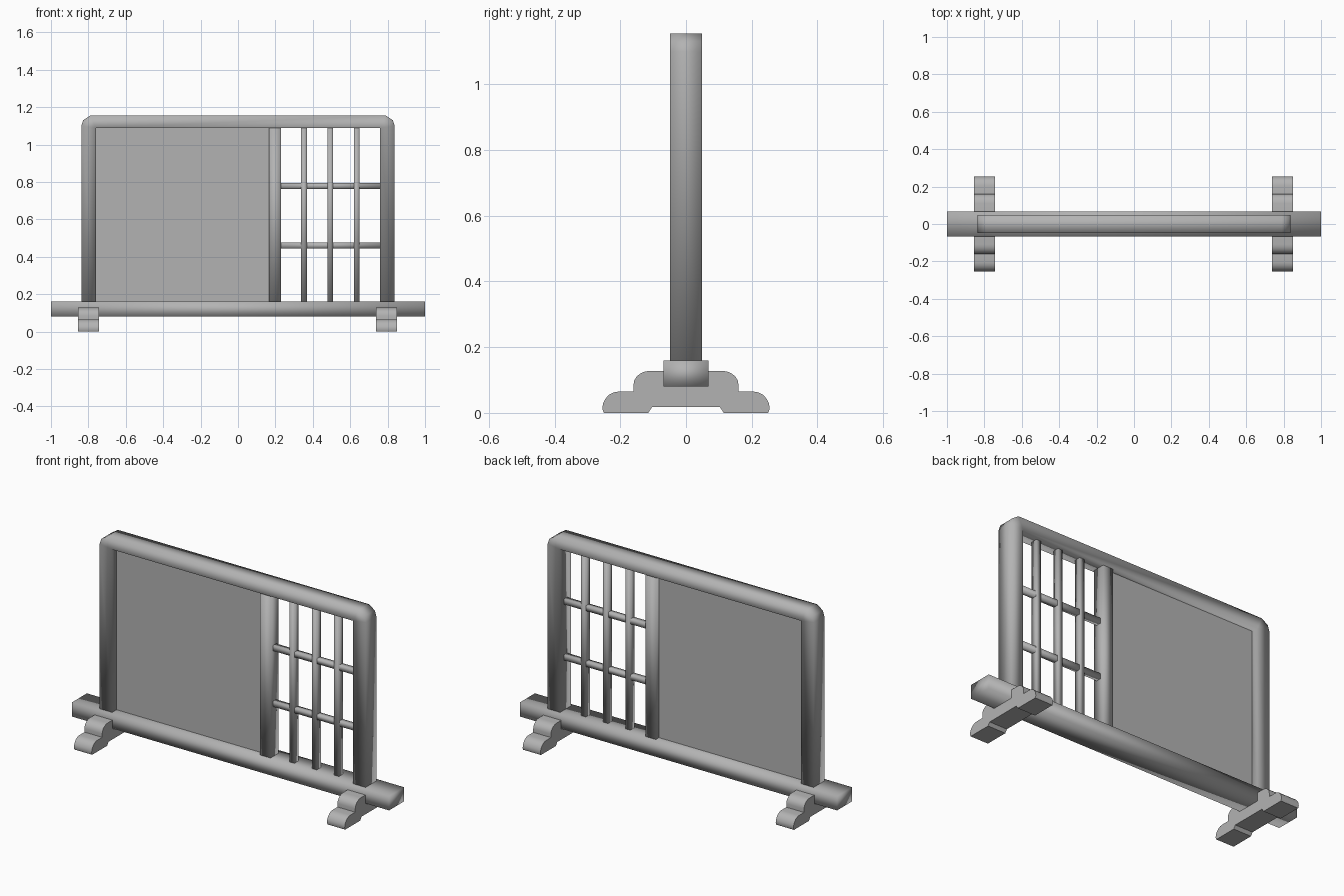
import bpy, bmesh, math

if "Cube" in bpy.data.objects:
    bpy.data.objects.remove(bpy.data.objects["Cube"])

grey = bpy.data.materials.new("grey")
grey.diffuse_color = (0.45, 0.45, 0.45, 1)
grey.use_nodes = True
grey.node_tree.nodes["Principled BSDF"].inputs["Base Color"].default_value = grey.diffuse_color


def finish(name, bm, smooth=True):
    bmesh.ops.recalc_face_normals(bm, faces=bm.faces)
    for f in bm.faces:
        f.smooth = smooth
    me = bpy.data.meshes.new(name)
    bm.to_mesh(me)
    bm.free()
    me.materials.append(grey)
    ob = bpy.data.objects.new(name, me)
    bpy.context.collection.objects.link(ob)
    return ob


def box(name, x0, x1, y0, y1, z0, z1, smooth=True):
    bm = bmesh.new()
    bmesh.ops.create_cube(bm, size=1)
    for v in bm.verts:
        v.co = ((x0 + x1) / 2 + v.co.x * (x1 - x0),
                (y0 + y1) / 2 + v.co.y * (y1 - y0),
                (z0 + z1) / 2 + v.co.z * (z1 - z0))
    return finish(name, bm, smooth)


def arc(cy, cz, ry, rz, n=5):
    # quarter ellipse from the outer side up to the top
    return [(cy + ry * math.cos(i * math.pi / 2 / n),
             cz + rz * math.sin(i * math.pi / 2 / n)) for i in range(n + 1)]


# Base beam
box("base_beam", -1, 1, -0.068, 0.068, 0.08, 0.16)

# Arched frame: rectangular section swept up, across and down
outer = [(-0.838, 0.15), (-0.838, 1.10), (-0.828, 1.13), (-0.79, 1.155)]
inner = [(-0.76, 0.15), (-0.76, 1.088), (-0.76, 1.088), (-0.76, 1.088)]
outer += [(-x, z) for x, z in reversed(outer)]
inner += [(-x, z) for x, z in reversed(inner)]
bm = bmesh.new()
rings = []
for (ox, oz), (ix, iz) in zip(outer, inner):
    rings.append([bm.verts.new(c) for c in ((ox, -0.048, oz), (ox, 0.048, oz),
                                            (ix, 0.048, iz), (ix, -0.048, iz))])
for a, b in zip(rings, rings[1:]):
    for i in range(4):
        j = (i + 1) % 4
        bm.faces.new((a[i], a[j], b[j], b[i]))
bm.faces.new(rings[0])
bm.faces.new(rings[-1])
bmesh.ops.remove_doubles(bm, verts=bm.verts, dist=0.0005)
finish("frame", bm)

# Solid panel and divider post
box("panel", -0.78, 0.19, -0.008, 0.008, 0.15, 1.10, False)
box("divider_post", 0.165, 0.23, -0.036, 0.036, 0.15, 1.10)

# Lattice bars
for i, x in enumerate((0.353, 0.494, 0.634)):
    box(f"upright_bar_{i + 1}", x - 0.015, x + 0.015, -0.018, 0.018, 0.15, 1.10)
for i, z in enumerate((0.46, 0.778)):
    box(f"cross_bar_{i + 1}", 0.22, 0.77, -0.015, 0.015, z - 0.015, z + 0.015)

# Stepped feet with rounded shoulders
half = [(0.0, 0.018), (0.103, 0.018), (0.115, 0.0), (0.25, 0.0)]
half += arc(0.205, 0.012, 0.05, 0.053)
half += [(0.16, 0.065)] + arc(0.11, 0.085, 0.05, 0.043) + [(0.0, 0.128)]
profile = half + [(-y, z) for y, z in reversed(half[1:-1])]
for side, cx in (("left", -0.8), ("right", 0.795)):
    bm = bmesh.new()
    face = bm.faces.new([bm.verts.new((cx - 0.056, y, z)) for y, z in profile])
    ext = bmesh.ops.extrude_face_region(bm, geom=[face])
    for v in ext["geom"]:
        if isinstance(v, bmesh.types.BMVert):
            v.co.x += 0.112
    ob = finish(f"{side}_foot", bm)
    bpy.context.view_layer.objects.active = ob
    ob.select_set(True)
    bpy.ops.object.shade_smooth_by_angle(angle=math.radians(35))
    ob.select_set(False)
